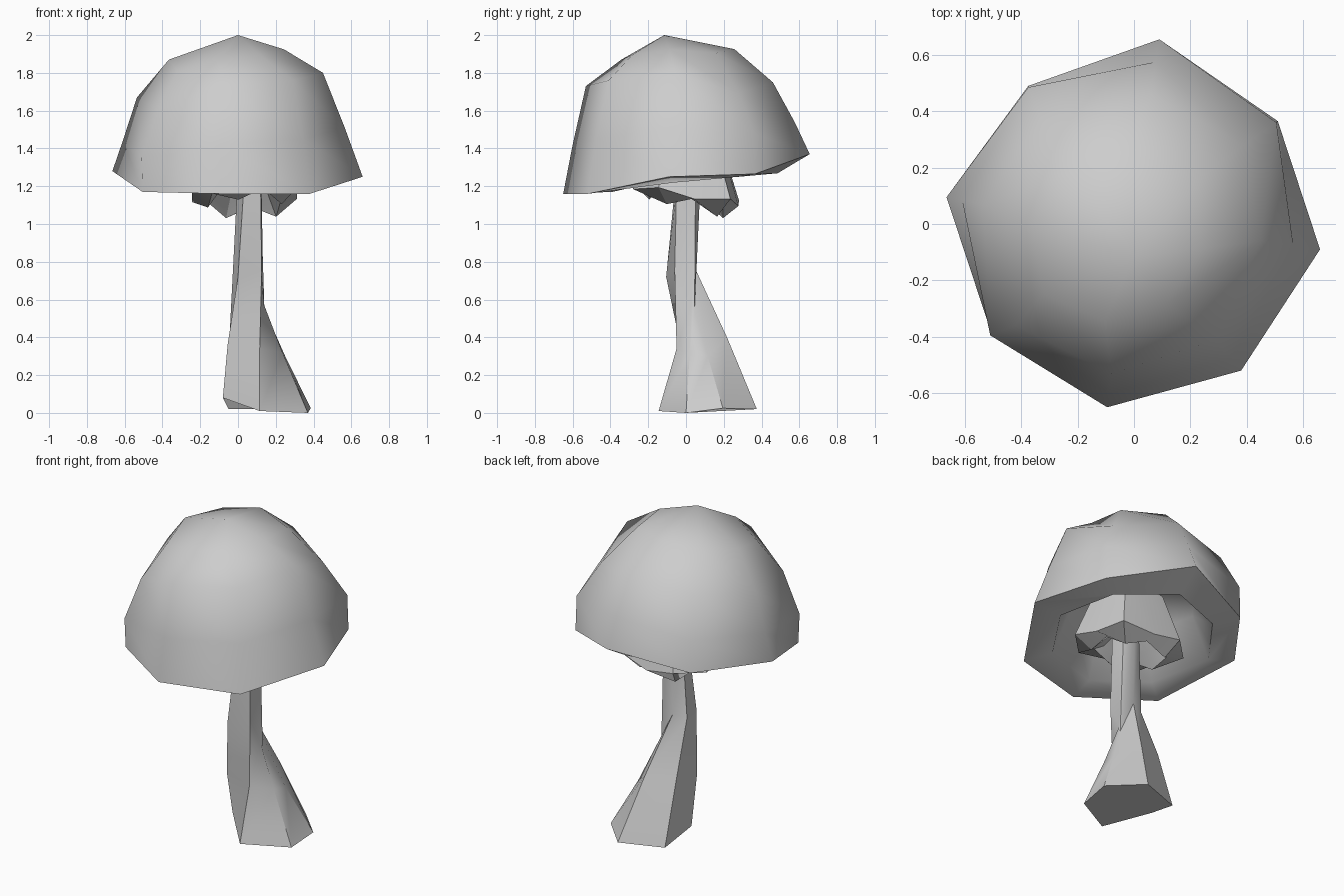
import bpy, bmesh, math

if "Cube" in bpy.data.objects:
    bpy.data.objects.remove(bpy.data.objects["Cube"])

grey = bpy.data.materials.new("pale_grey")
grey.diffuse_color = (0.61, 0.61, 0.61, 1)
grey.use_nodes = True
grey.node_tree.nodes["Principled BSDF"].inputs["Base Color"].default_value = grey.diffuse_color


def loft(name, rings, start=None, end=None, angle=50):
    """Skin rings of equal point count; close an end with a tip point or 'flat'."""
    bm = bmesh.new()
    vs = [[bm.verts.new(p) for p in r] for r in rings]
    n = len(vs[0])
    for a, b in zip(vs, vs[1:]):
        for i in range(n):
            j = (i + 1) % n
            bm.faces.new((a[i], a[j], b[j], b[i]))
    for ring, cap in ((vs[0], start), (vs[-1], end)):
        if cap == 'flat':
            bm.faces.new(ring)
        elif cap:
            tip = bm.verts.new(cap)
            for i in range(n):
                bm.faces.new((ring[i], ring[(i + 1) % n], tip))
    bmesh.ops.recalc_face_normals(bm, faces=bm.faces)
    me = bpy.data.meshes.new(name)
    bm.to_mesh(me)
    bm.free()
    me.materials.append(grey)
    ob = bpy.data.objects.new(name, me)
    bpy.context.collection.objects.link(ob)
    bpy.ops.object.select_all(action='DESELECT')
    ob.select_set(True)
    bpy.context.view_layer.objects.active = ob
    bpy.ops.object.shade_smooth_by_angle(angle=math.radians(angle))
    return ob


# Cap: eight-sided wavy rim, bulging wall, shoulder and crown, hollow underneath
rim = [(.09, .655, 1.37), (.51, .365, 1.265), (.66, -.09, 1.25), (.38, -.52, 1.16),
       (-.095, -.65, 1.16), (-.505, -.39, 1.17), (-.665, .095, 1.28), (-.375, .49, 1.28)]
wall = [(.077, .575, 1.54), (.505, .36, 1.48), (.565, -.076, 1.51), (.345, -.475, 1.45),
        (-.088, -.60, 1.42), (-.51, -.395, 1.35), (-.61, .085, 1.44), (-.375, .485, 1.48)]
shoulder = [(.06, .46, 1.75), (.39, .28, 1.69), (.45, -.06, 1.80), (.29, -.41, 1.76),
            (-.08, -.53, 1.73), (-.42, -.36, 1.61), (-.535, .07, 1.67), (-.33, .37, 1.71)]


def scaled(s, cx, cy, height):
    pts = [(cx + x * s, cy + y * s) for x, y, z in rim]
    return [(x, y, height(x, y)) for x, y in pts]


crown = scaled(.46, -.06, -.045, lambda x, y: 1.907 + .1 * x + .08 * y)
crown[1] = (.23, .16, 1.905)
crown[5] = (-.32, -.25, 1.81)
lip = scaled(.74, 0, 0, lambda x, y: 1.225 + .09 * y)
hollow = scaled(.58, 0, 0, lambda x, y: 1.48 + .08 * y)
loft("cap", [hollow, lip, rim, wall, shoulder, crown],
     start=(0, -.03, 1.56), end=(0, -.115, 2.0), angle=75)


# Skirt: ragged collar hanging around the top of the stem
def collar(scale, height, rag=0.0):
    pts = []
    for i in range(10):
        t = math.tau * i / 10 + .15
        r = scale * (.305 - .03 * math.cos(4 * t))
        x, y = .035 + r * math.cos(t), r * math.sin(t)
        pts.append((x, y, height(y) + (rag if i % 2 else -rag)))
    return pts


loft("skirt", [collar(.35, lambda y: 1.54),
               collar(.66, lambda y: 1.45 - .1 * y),
               collar(1, lambda y: 1.155 - .16 * y, .015),
               collar(.70, lambda y: 1.11 - .25 * y, -.03),
               collar(.50, lambda y: 1.18 - .1 * y),
               collar(.25, lambda y: 1.26)], angle=20)

# Stem: six-sided, leaning, with a wide foot stretched to the back right
foot = [(.115, -.145, .01), (.37, 0, 0), (.385, .195, .025),
        (.21, .375, .02), (-.05, .28, .02), (-.08, .06, .08)]
ankle = [(.115, -.05, .34), (.235, .02, .32), (.25, .115, .30),
         (.132, .217, .40), (-.045, .16, .40), (-.055, -.03, .36)]
waist = [(.125, -.06, .75), (.135, .03, .58), (.14, .045, .54),
         (.05, .055, .75), (-.028, .03, .73), (0, -.105, .72)]
neck = [(.12, -.05, 1.18), (.125, .01, 1.18), (.12, .05, 1.18),
        (.06, .075, 1.18), (-.005, .04, 1.18), (.03, -.06, 1.18)]
top = [(x, y, 1.5) for x, y, z in neck]
loft("stem", [foot, ankle, waist, neck, top], start='flat', end='flat', angle=40)
